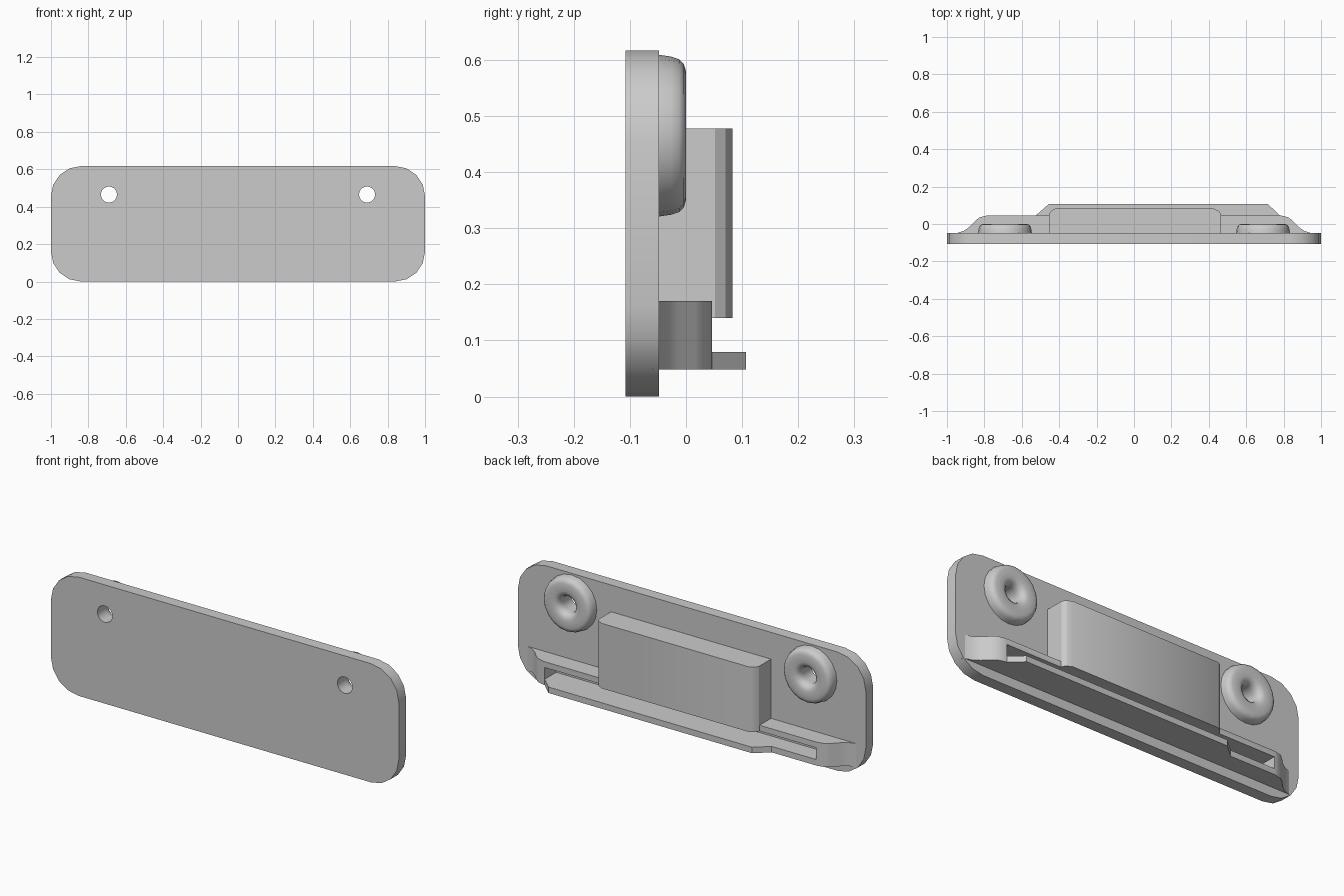
import bpy, bmesh, math
from mathutils import Vector

cube = bpy.data.objects.get("Cube")
if cube:
    bpy.data.objects.remove(cube, do_unlink=True)

grey = bpy.data.materials.new("light_grey")
grey.use_nodes = True
colour = (0.6, 0.6, 0.6, 1)
grey.diffuse_color = colour
grey.node_tree.nodes["Principled BSDF"].inputs["Base Color"].default_value = colour

BACK = -0.048    # rear surface of the plate
SUNK = -0.06     # depth at which rear parts are rooted in the plate
HOLE_X, HOLE_Z, HOLE_R = 0.69, 0.465, 0.043


def finish(name, bm):
    bmesh.ops.recalc_face_normals(bm, faces=bm.faces)
    mesh = bpy.data.meshes.new(name)
    bm.to_mesh(mesh)
    bm.free()
    mesh.materials.append(grey)
    obj = bpy.data.objects.new(name, mesh)
    bpy.context.collection.objects.link(obj)
    return obj


def prism(name, points, along, start, end):
    """Extrude a 2D outline along y (points are x, z) or z (points are x, y)."""
    bm = bmesh.new()
    if along == "y":
        verts = [bm.verts.new((p, start, q)) for p, q in points]
        shift = Vector((0, end - start, 0))
    else:
        verts = [bm.verts.new((p, q, start)) for p, q in points]
        shift = Vector((0, 0, end - start))
    face = bm.faces.new(verts)
    made = bmesh.ops.extrude_face_region(bm, geom=[face])["geom"]
    bmesh.ops.translate(bm, vec=shift, verts=[v for v in made if isinstance(v, bmesh.types.BMVert)])
    return finish(name, bm)


def circle(x, z, r, n=20):
    return [(x + r * math.cos(2 * math.pi * i / n), z + r * math.sin(2 * math.pi * i / n)) for i in range(n)]


def select(obj):
    bpy.ops.object.select_all(action="DESELECT")
    obj.select_set(True)
    bpy.context.view_layer.objects.active = obj


def combine(obj, other, operation):
    mod = obj.modifiers.new("combine", "BOOLEAN")
    mod.operation = operation
    mod.solver = "EXACT"
    mod.object = other
    select(obj)
    bpy.ops.object.modifier_apply(modifier=mod.name)
    bpy.data.objects.remove(other, do_unlink=True)


def smooth(obj, degrees=35):
    select(obj)
    bpy.ops.object.shade_smooth_by_angle(angle=math.radians(degrees))


# Rounded plate with two screw holes
R, H = 0.16, 0.617
outline = []
for cx, cz, turn in ((1 - R, H - R, 0), (R - 1, H - R, 90), (R - 1, R, 180), (1 - R, R, 270)):
    for i in range(5):
        a = math.radians(turn + 22.5 * i)
        outline.append((cx + R * math.cos(a), cz + R * math.sin(a)))
plate = prism("back_plate", outline, "y", -0.108, BACK)
for side in (-1, 1):
    combine(plate, prism("hole_cutter", circle(side * HOLE_X, HOLE_Z, HOLE_R), "y", -0.2, 0.1), "DIFFERENCE")
smooth(plate)

# Rounded ring around each screw hole
ring = [(HOLE_R, BACK), (HOLE_R, -0.03), (0.05, -0.013), (0.061, -0.004), (0.075, 0), (0.115, 0),
        (0.128, -0.004), (0.136, -0.012), (0.141, -0.027), (0.144, BACK)]
for side, label in ((1, "left"), (-1, "right")):
    bm = bmesh.new()
    verts = [bm.verts.new((side * HOLE_X + r, y, HOLE_Z)) for r, y in ring]
    edges = [bm.edges.new(pair) for pair in zip(verts, verts[1:])]
    bmesh.ops.spin(bm, geom=verts + edges, cent=(side * HOLE_X, 0, HOLE_Z), axis=(0, 1, 0),
                   angle=2 * math.pi, steps=20, use_merge=True)
    bmesh.ops.remove_doubles(bm, verts=bm.verts, dist=0.0005)
    smooth(finish(label + "_screw_ring", bm), 45)

# Central block with eased rear edges
block = prism("centre_block", [(-0.455, SUNK), (-0.455, 0.052), (-0.443, 0.07), (-0.42, 0.083),
                               (0.425, 0.083), (0.453, 0.07), (0.465, 0.052), (0.465, SUNK)],
              "z", 0.14, 0.478)
smooth(block, 30)

# Lower rail with swept ends
sweep = [(0.955, SUNK), (0.945, BACK), (0.91, -0.037), (0.88, -0.015), (0.85, 0.016), (0.825, 0.036), (0.785, 0.046)]
rail = prism("lower_rail", sweep + [(-x, y) for x, y in reversed(sweep)], "z", 0.048, 0.17)

# Protruding lip along the bottom of the rail
lip = prism("rail_lip", [(0.79, -0.02), (0.78, 0.046), (0.715, 0.107), (-0.455, 0.107),
                         (-0.525, 0.046), (-0.55, -0.02)], "z", 0.048, 0.079)
combine(rail, lip, "UNION")

# Long slot through the rear of the rail
slot = prism("slot_cutter", [(-0.78, -0.056), (0.78, -0.056), (0.78, 0.2), (-0.78, 0.2)], "z", 0.079, 0.14)
combine(rail, slot, "DIFFERENCE")
smooth(rail, 30)
